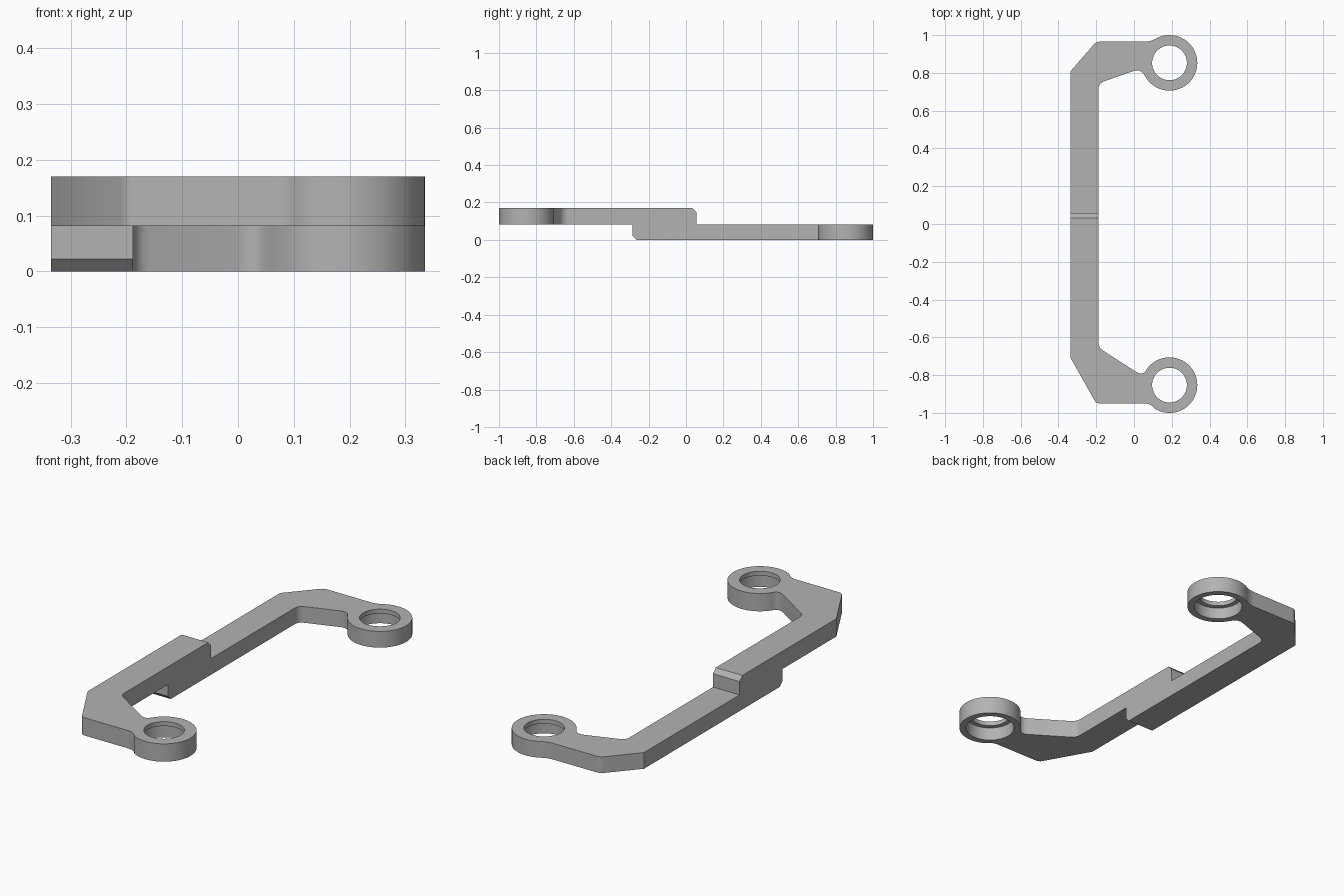
import bpy, bmesh, math
from mathutils import Vector

if "Cube" in bpy.data.objects:
    bpy.data.objects.remove(bpy.data.objects["Cube"], do_unlink=True)

grey = bpy.data.materials.new("plain grey")
grey.use_nodes = True
grey.diffuse_color = (0.45, 0.45, 0.45, 1)
grey.node_tree.nodes["Principled BSDF"].inputs["Base Color"].default_value = grey.diffuse_color

RING = Vector((0.188, 0.853))
RING_R, HOLE_R, BORE_R = 0.147, 0.092, 0.115
LEFT, RIGHT = -0.335, -0.188
LIP = 0.022
CHAMFER = 0.022


def fillet(prev, corner, nxt, size, steps=6):
    """Round one corner of an outline with a short curve."""
    a = corner + (prev - corner).normalized() * min(size, (prev - corner).length)
    b = corner + (nxt - corner).normalized() * min(size, (nxt - corner).length)
    return [a.lerp(corner, t / steps).lerp(corner.lerp(b, t / steps), t / steps)
            for t in range(steps + 1)]


def arm_outline(end, shoulder, edge, inner, neck):
    """Arm reaching towards +y, with the ring at its tip."""
    arc = [RING + RING_R * Vector((math.cos(a), math.sin(a)))
           for a in (math.radians(120 - 270 * i / 60) for i in range(61))]
    outer = [Vector(p) for p in ((LEFT, end), (LEFT, shoulder), (-0.2, edge), (0.085, edge))]
    inside = [Vector(p) for p in (neck, (RIGHT, inner), (RIGHT, end))]
    pts = [outer[0], outer[1]]
    pts += fillet(outer[1], outer[2], outer[3], 0.02)
    pts += fillet(outer[2], outer[3], arc[0], 0.03)[:-1]
    pts += arc
    pts += fillet(arc[-1], inside[0], inside[1], 0.04)[1:]
    pts += fillet(inside[0], inside[1], inside[2], 0.03)
    pts.append(inside[2])
    return pts


def cylinder(name, radius, y, z0, z1):
    bpy.ops.mesh.primitive_cylinder_add(vertices=64, radius=radius, depth=z1 - z0,
                                        location=(RING.x, y, (z0 + z1) / 2))
    ob = bpy.context.object
    ob.name = name
    ob.hide_render = True
    ob.hide_set(True)
    return ob


def apply_boolean(ob, other, operation):
    mod = ob.modifiers.new(operation.title(), 'BOOLEAN')
    mod.operation, mod.solver, mod.object = operation, 'EXACT', other
    bpy.context.view_layer.objects.active = ob
    bpy.ops.object.modifier_apply(modifier=mod.name)
    bpy.data.objects.remove(other, do_unlink=True)


def build_arm(name, outline, side, z0, z1, chamfer_z):
    bm = bmesh.new()
    base = bm.faces.new([bm.verts.new((p.x, p.y * side, z0)) for p in outline])
    top = bmesh.ops.extrude_face_region(bm, geom=[base])["geom"]
    bmesh.ops.translate(bm, vec=(0, 0, z1 - z0),
                        verts=[g for g in top if isinstance(g, bmesh.types.BMVert)])
    bmesh.ops.recalc_face_normals(bm, faces=bm.faces)
    # chamfer the free end
    end_y = outline[0].y * side
    lip = [e for e in bm.edges if all(abs(v.co.y - end_y) < 1e-4
                                      and abs(v.co.z - chamfer_z) < 1e-4 for v in e.verts)]
    bmesh.ops.bevel(bm, geom=lip, offset=CHAMFER, segments=1, affect='EDGES')
    mesh = bpy.data.meshes.new(name)
    bm.to_mesh(mesh)
    bm.free()
    ob = bpy.data.objects.new(name, mesh)
    bpy.context.collection.objects.link(ob)
    mesh.materials.append(grey)
    # through hole, with a wider bore below the lip
    y = RING.y * side
    apply_boolean(ob, cylinder("hole_cutter", HOLE_R, y, z0 - 0.05, z1 + 0.05), 'DIFFERENCE')
    apply_boolean(ob, cylinder("bore_cutter", BORE_R, y, z0 - 0.05, z1 - LIP), 'DIFFERENCE')
    return ob


# low arm at the back, high arm at the front, overlapping in the middle
back = build_arm("bracket", arm_outline(-0.285, 0.81, 0.965, 0.745, (0.035, 0.823)),
                 1, 0, 0.081, 0)
front = build_arm("front_arm", arm_outline(-0.055, 0.71, 0.95, 0.655, (0.043, 0.803)),
                  -1, 0.081, 0.17, 0.17)
apply_boolean(back, front, 'UNION')

bpy.ops.object.select_all(action='DESELECT')
back.select_set(True)
bpy.context.view_layer.objects.active = back
bpy.ops.object.shade_smooth_by_angle(angle=math.radians(30))
